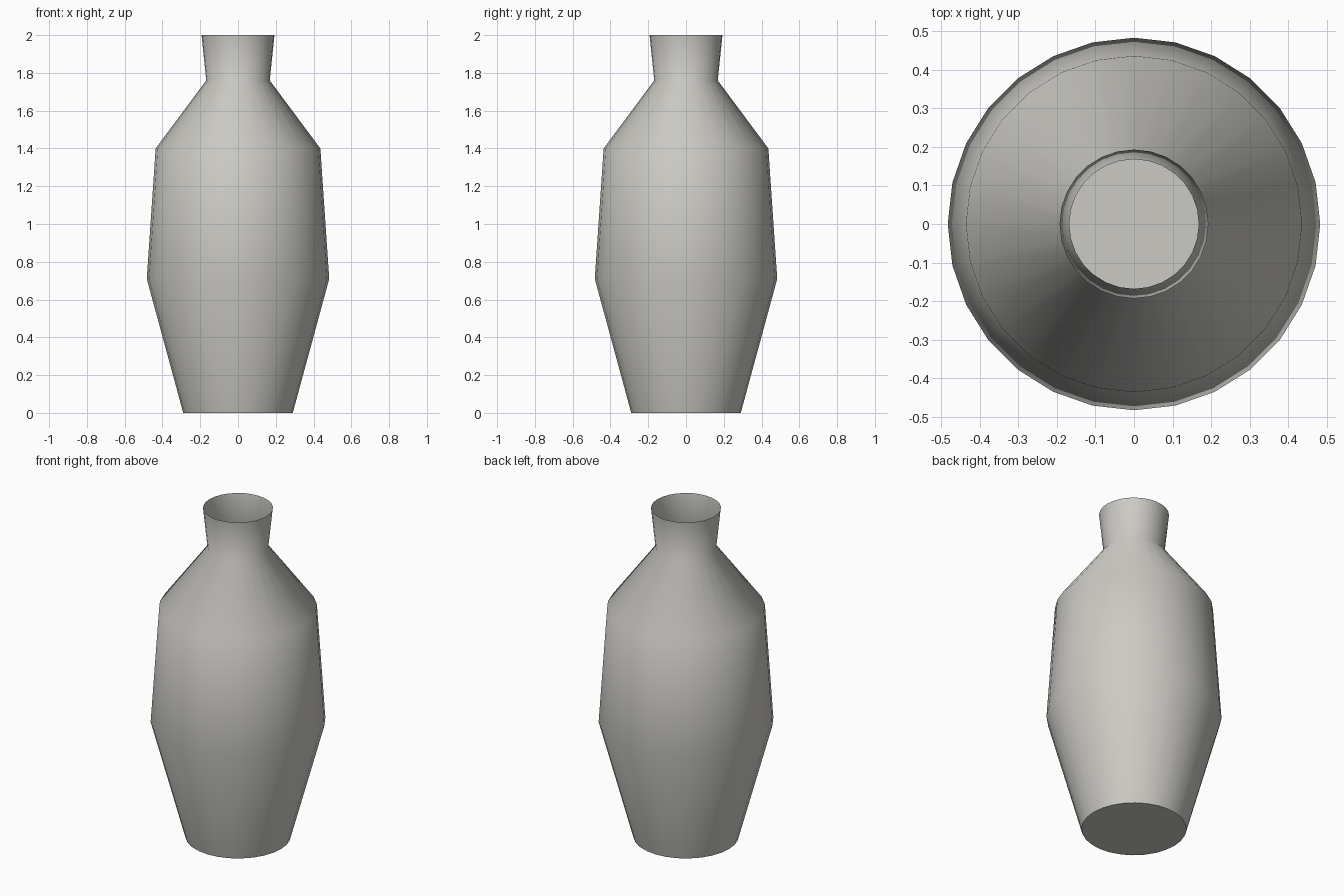
import bpy, bmesh, math

if "Cube" in bpy.data.objects:
    bpy.data.objects.remove(bpy.data.objects["Cube"])

SIDES = 28
# (radius, height) from foot to rim
PROFILE = [(0.29, 0.0), (0.483, 0.71), (0.436, 1.40), (0.168, 1.76), (0.193, 2.0)]

clay = bpy.data.materials.new("warm_grey_clay")
clay.diffuse_color = (0.60, 0.59, 0.55, 1)
clay.use_nodes = True
clay.node_tree.nodes["Principled BSDF"].inputs["Base Color"].default_value = clay.diffuse_color

bm = bmesh.new()
# rings of the thin wall
rings = [[bm.verts.new((r * math.cos(2 * math.pi * i / SIDES),
                        r * math.sin(2 * math.pi * i / SIDES), z))
          for i in range(SIDES)] for r, z in PROFILE]
for low, high in zip(rings, rings[1:]):
    for i in range(SIDES):
        j = (i + 1) % SIDES
        bm.faces.new((low[i], low[j], high[j], high[i]))
# closed foot, open mouth
bm.faces.new(rings[0][::-1])

mesh = bpy.data.meshes.new("vase")
bm.to_mesh(mesh)
bm.free()
mesh.materials.append(clay)
vase = bpy.data.objects.new("vase", mesh)
bpy.context.collection.objects.link(vase)

# smooth wall with a crisp foot edge
bpy.context.view_layer.objects.active = vase
vase.select_set(True)
bpy.ops.object.shade_smooth_by_angle(angle=math.radians(60))
